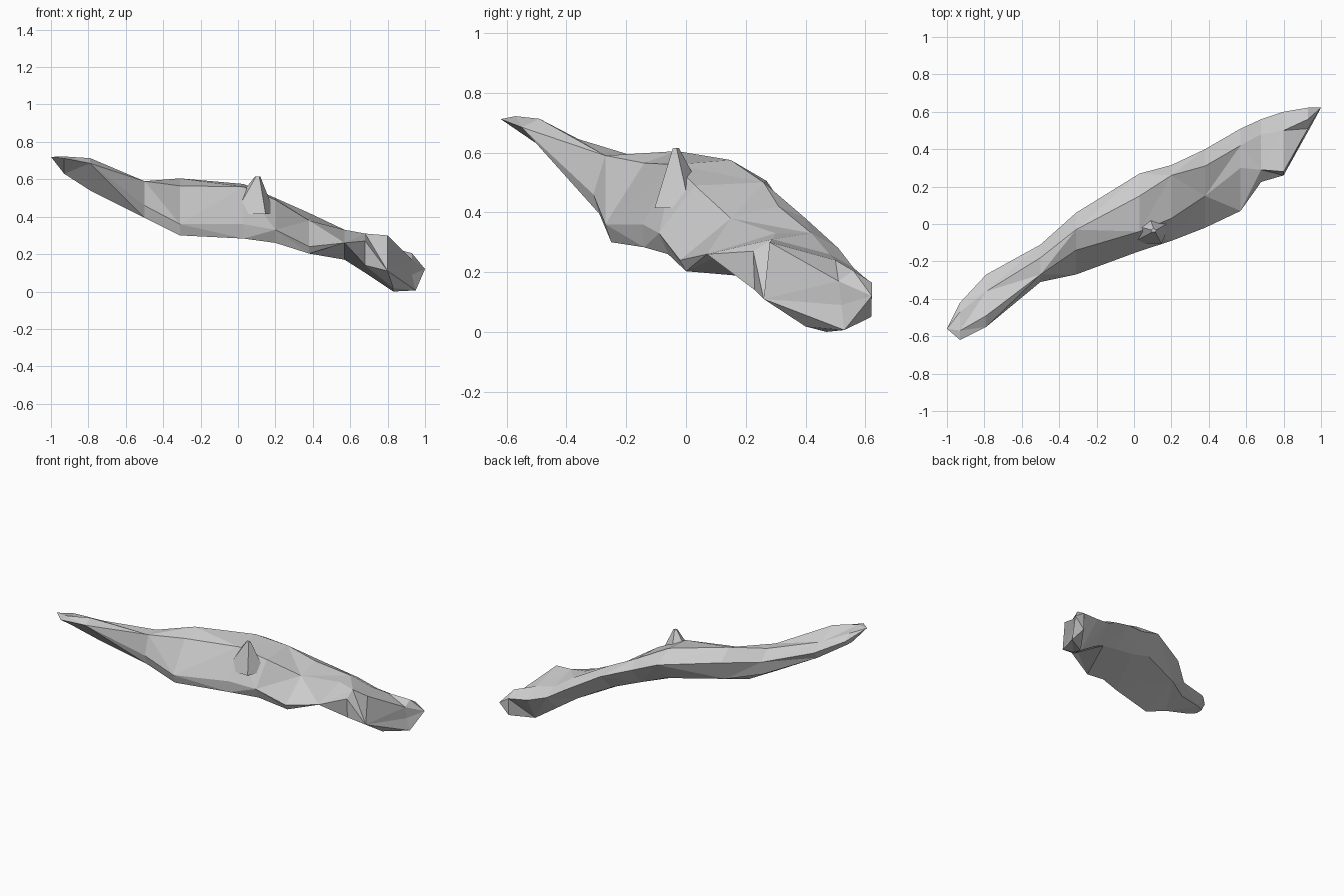
import bpy
import bmesh
from mathutils import Vector

if "Cube" in bpy.data.objects:
    bpy.data.objects.remove(bpy.data.objects["Cube"])

# Cross-sections along x: (x, six (y, z) points)
# order: bottom front, front, top ridge, back top, back, underside
SECTIONS = [
    (-.93, (-.50, .63), (-.62, .712), (-.57, .722), (-.47, .70), (-.42, .66), (-.45, .63)),
    (-.79, (-.42, .54), (-.55, .685), (-.49, .713), (-.36, .645), (-.27, .60), (-.32, .55)),
    (-.50, (-.29, .395), (-.31, .46), (-.27, .59), (-.18, .59), (-.11, .52), (-.13, .43)),
    (-.31, (-.25, .30), (-.27, .36), (-.14, .565), (-.03, .605), (.06, .53), (.01, .40)),
    (.03, (-.14, .283), (-.145, .36), (-.04, .56), (.15, .575), (.27, .505), (.18, .38)),
    (.20, (-.06, .26), (-.09, .33), (.03, .49), (.26, .50), (.315, .44), (.22, .32)),
    (.38, (.00, .203), (-.02, .24), (.15, .38), (.31, .42), (.40, .38), (.28, .26)),
    (.57, (.12, .26), (.07, .26), (.30, .33), (.42, .33), (.51, .28), (.38, .17)),
    (.68, (.23, .14), (.225, .27), (.29, .31), (.48, .26), (.56, .215), (.44, .10)),
    (.80, (.40, .018), (.26, .11), (.28, .30), (.50, .24), (.60, .18), (.53, .04)),
    (.93, (.51, .002), (.52, .09), (.51, .17), (.56, .205), (.622, .165), (.62, .05)),
]


def finish(bm, name):
    bmesh.ops.recalc_face_normals(bm, faces=bm.faces)
    mesh = bpy.data.meshes.new(name)
    bm.to_mesh(mesh)
    bm.free()
    obj = bpy.data.objects.new(name, mesh)
    bpy.context.collection.objects.link(obj)
    return obj


# Main limb: faceted loft closed by a pointed tip at each end
bm = bmesh.new()
rings = [[bm.verts.new((s[0], y, z)) for y, z in s[1:]] for s in SECTIONS]
n = len(rings[0])
for i, (a, b) in enumerate(zip(rings, rings[1:])):
    for j in range(n):
        k = (j + 1) % n
        if (i + j) % 2:
            bm.faces.new((a[j], a[k], b[j]))
            bm.faces.new((a[k], b[k], b[j]))
        else:
            bm.faces.new((a[j], a[k], b[k]))
            bm.faces.new((a[j], b[k], b[j]))
for ring, tip in ((rings[0], (-1, -.56, .72)), (rings[-1], (1, .622, .12))):
    apex = bm.verts.new(tip)
    for j in range(n):
        bm.faces.new((ring[j], ring[(j + 1) % n], apex))
# Blunt the lower end: push its bottom corners outwards
rings[-1][0].co = (.95, .53, .006)
rings[-2][0].co.x = .83
rings[-2][5].co = (.83, .47, 0)
finish(bm, "driftwood_limb")

# Broken stub: a wide lump on the top ridge
bm = bmesh.new()
bmesh.ops.create_cone(bm, cap_ends=True, segments=5, radius1=.14, radius2=.015, depth=.2)
for v in bm.verts:
    v.co.y *= .75
    if v.co.z > 0:
        v.co += Vector((.04, -.015, 0))
    v.co += Vector((.065, -.02, .515))
finish(bm, "broken_stub")
